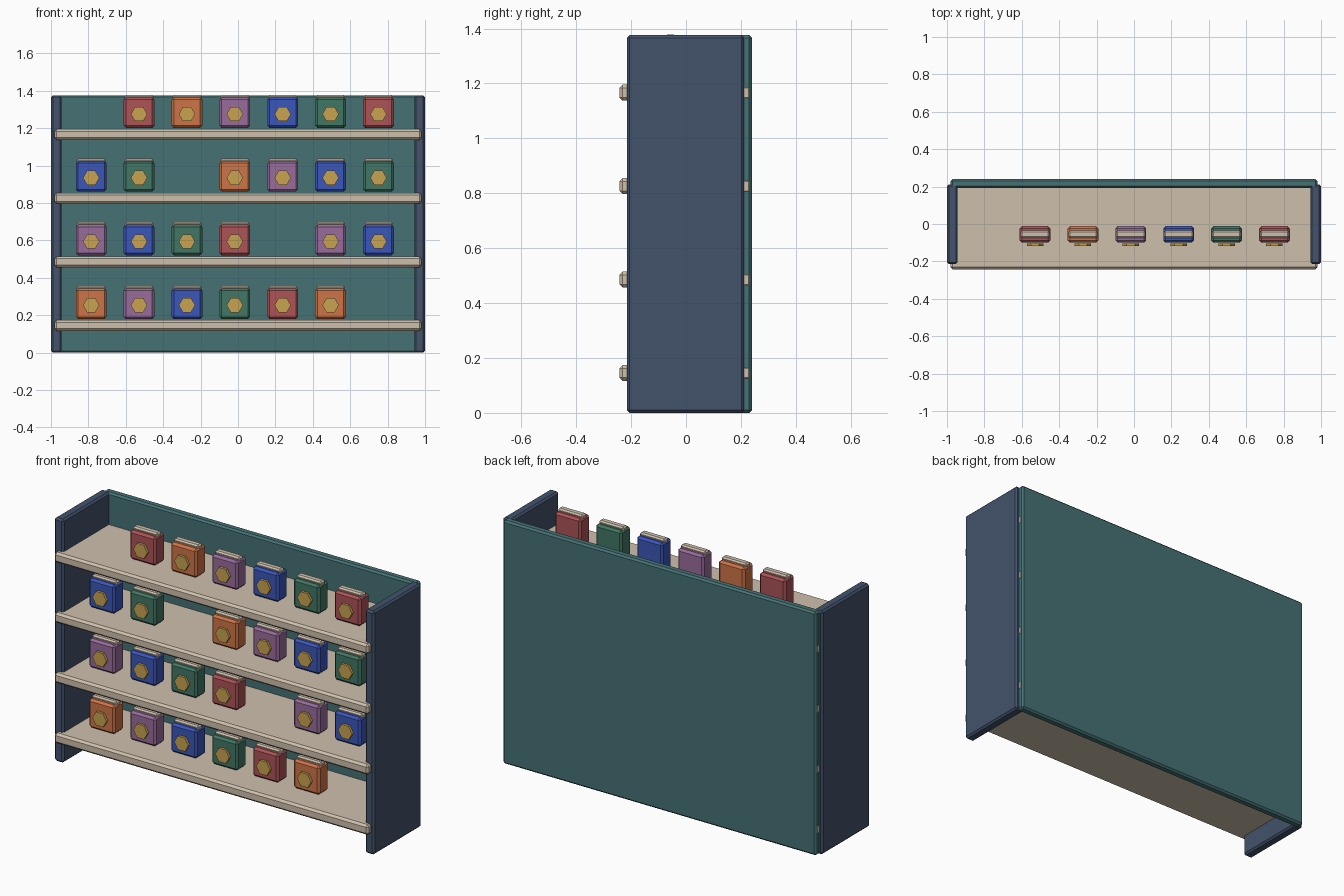
import bpy, math

if "Cube" in bpy.data.objects:
    bpy.data.objects.remove(bpy.data.objects["Cube"])


def mat(name, r, g, b):
    lin = [((c / 255 + 0.055) / 1.055) ** 2.4 for c in (r, g, b)]
    m = bpy.data.materials.new(name)
    m.diffuse_color = (*lin, 1)
    m.use_nodes = True
    m.node_tree.nodes["Principled BSDF"].inputs["Base Color"].default_value = m.diffuse_color
    return m


NAVY = mat("navy", 67, 83, 108)
TEAL = mat("teal", 70, 114, 117)
CREAM = mat("cream", 206, 192, 172)
GOLD = mat("gold", 200, 162, 80)
BOX_COLOURS = [mat("orange", 206, 116, 72), mat("purple", 152, 108, 156),
               mat("blue", 59, 86, 186), mat("green", 66, 118, 100),
               mat("red", 172, 83, 87)]


def box(name, lo, hi, material, bevel):
    size = [b - a for a, b in zip(lo, hi)]
    mid = [(a + b) / 2 for a, b in zip(lo, hi)]
    bpy.ops.mesh.primitive_cube_add(size=1, location=mid)
    ob = bpy.context.object
    ob.name = name
    for v in ob.data.vertices:
        v.co = [c * s for c, s in zip(v.co, size)]
    ob.data.materials.append(material)
    mod = ob.modifiers.new("chamfer", "BEVEL")
    mod.width, mod.segments = bevel, 1
    return ob


# carcass: two side panels and a back panel
TOP = 1.376
box("left_side", (-1, -0.215, 0), (-0.943, 0.212, TOP), NAVY, 0.01)
box("right_side", (0.943, -0.215, 0), (1, 0.212, TOP), NAVY, 0.01)
box("back_panel", (-0.98, 0.193, 0), (0.98, 0.24, TOP), TEAL, 0.01)

for row in range(4):
    # shelf board
    z = 0.145 + row * 0.3405
    box(f"shelf_{row}", (-0.982, -0.243, z - 0.029), (0.982, 0.239, z + 0.029), CREAM, 0.012)

    # coloured boxes, one gap per shelf
    for col in range(7):
        if col == 6 - 2 * row:
            continue
        x = -0.785 + col * 0.256
        tag = f"{row}_{col}"
        box(f"box_{tag}", (x - 0.082, -0.1, z + 0.035), (x + 0.082, -0.012, z + 0.199),
            BOX_COLOURS[(row + col) % 5], 0.012)
        # raised lid strip
        box(f"lid_strip_{tag}", (x - 0.078, -0.076, z + 0.18), (x + 0.078, -0.036, z + 0.212),
            CREAM, 0.008)
        # hexagonal badge on the front
        bpy.ops.mesh.primitive_cylinder_add(vertices=6, radius=0.044, depth=0.014,
                                            location=(x, -0.110, z + 0.109),
                                            rotation=(math.pi / 2, math.pi / 6, 0))
        badge = bpy.context.object
        badge.name = f"badge_{tag}"
        badge.data.materials.append(GOLD)
